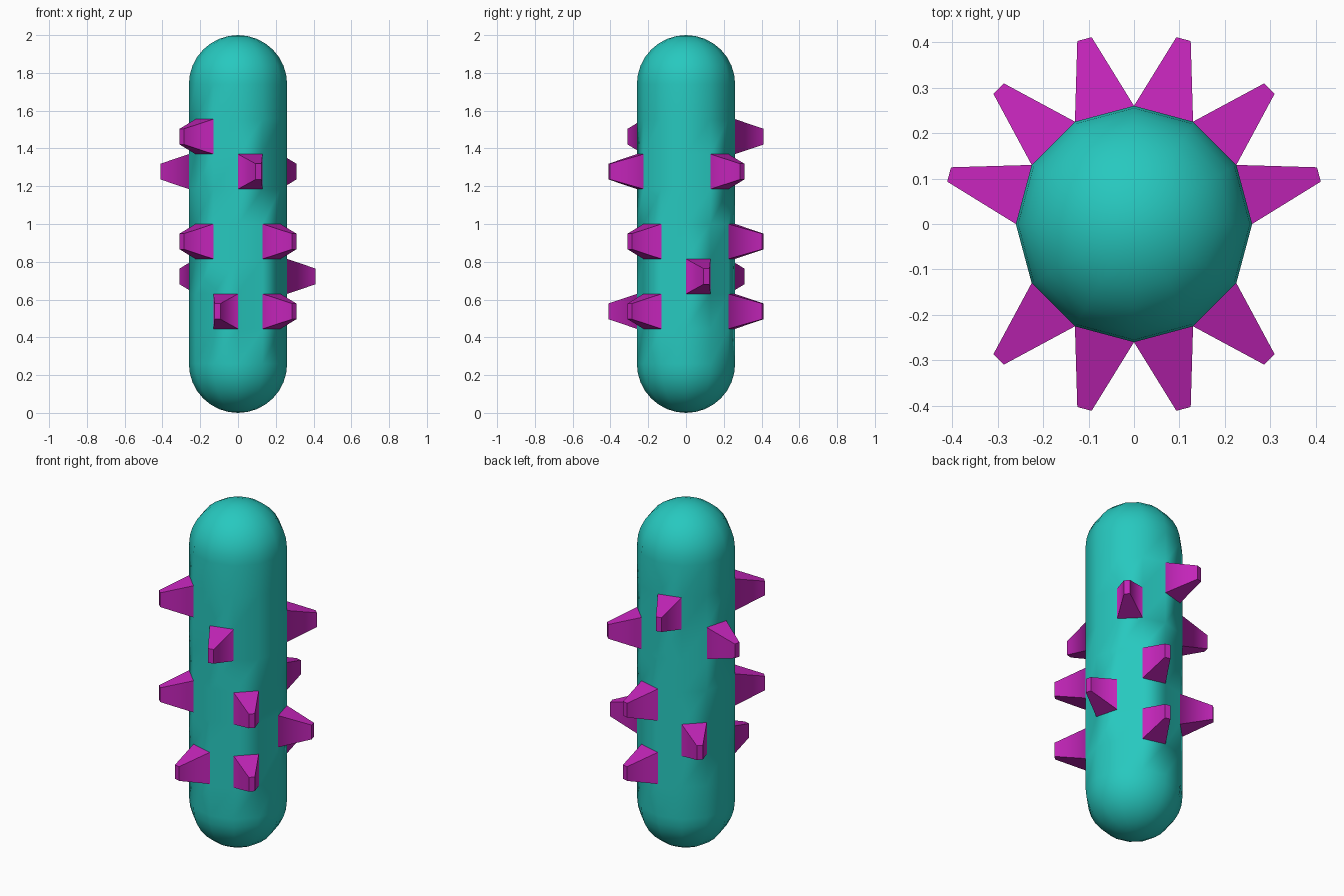
import bpy
import bmesh
from math import sin, cos, pi

cube = bpy.data.objects.get("Cube")
if cube:
    bpy.data.objects.remove(cube, do_unlink=True)

SIDES, ROWS, CAP = 12, 8, 8      # around, along the straight part, per rounded end
R, HEIGHT = 0.26, 2.0
SPIKE_INSET, SPIKE_LENGTH = 0.051, 0.17

# Row of the straight part -> sides that carry a spike
SPIKES = {1: (2, 8, 10), 2: (0, 4), 3: (2, 7, 10), 5: (1, 5, 9), 6: (3, 7)}


def material(name, rgb):
    mat = bpy.data.materials.new(name)
    mat.use_nodes = True
    color = (*rgb, 1)
    mat.diffuse_color = color
    mat.node_tree.nodes["Principled BSDF"].inputs["Base Color"].default_value = color
    return mat


# Capsule profile: rounded bottom, straight rows, rounded top
arc = [i / CAP * pi / 2 for i in range(1, CAP + 1)]
bottom = [(R * sin(a), R - R * cos(a)) for a in arc]
step = (HEIGHT - 2 * R) / ROWS
straight = [(R, R + step * i) for i in range(1, ROWS)]
top = [(r, HEIGHT - z) for r, z in reversed(bottom)]
profile = bottom + straight + top

# Body skin
bm = bmesh.new()
rings = [[bm.verts.new((r * cos(2 * pi * k / SIDES), r * sin(2 * pi * k / SIDES), z))
          for k in range(SIDES)] for r, z in profile]
south = bm.verts.new((0, 0, 0))
north = bm.verts.new((0, 0, HEIGHT))
spike_bases = []
for k in range(SIDES):
    n = (k + 1) % SIDES
    bm.faces.new((south, rings[0][n], rings[0][k]))
    bm.faces.new((north, rings[-1][k], rings[-1][n]))
    for i, (low, high) in enumerate(zip(rings, rings[1:])):
        face = bm.faces.new((low[k], low[n], high[n], high[k]))
        if k in SPIKES.get(i - CAP + 1, ()):
            spike_bases.append(face)
bm.normal_update()

# Spikes pulled out of single panels as blunt pyramids
sides = bmesh.ops.inset_individual(bm, faces=spike_bases, thickness=SPIKE_INSET,
                                   depth=SPIKE_LENGTH, use_even_offset=True)["faces"]
for face in bm.faces:
    face.smooth = True
for face in set(sides) | set(spike_bases):
    face.material_index = 1
    face.smooth = False

mesh = bpy.data.meshes.new("spiked_capsule")
bm.to_mesh(mesh)
bm.free()
mesh.materials.append(material("teal", (0.02, 0.58, 0.52)))
mesh.materials.append(material("magenta", (0.54, 0.018, 0.48)))
body = bpy.data.objects.new("spiked_capsule", mesh)
bpy.context.collection.objects.link(body)

# Keep the spike corners crisp and the body smooth
for edge in mesh.edges:
    edge.use_edge_sharp = False
mesh.set_sharp_from_angle(angle=0.8)
